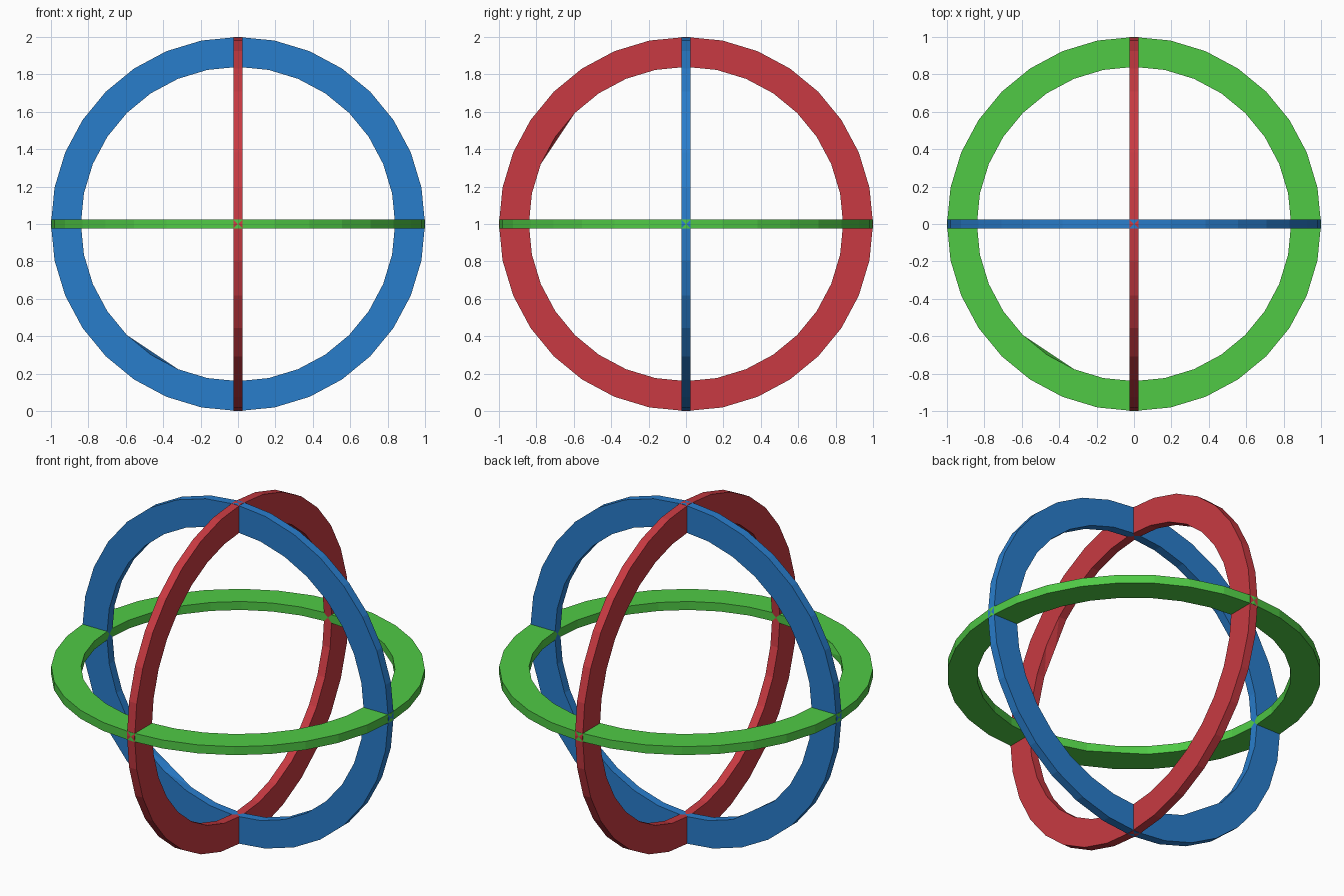
import bpy, bmesh
from math import sin, cos, pi

if "Cube" in bpy.data.objects:
    bpy.data.objects.remove(bpy.data.objects["Cube"])

SIDES, OUTER, INNER, HALF = 32, 1.0, 0.84, 0.025


def ring(name, rotation, color):
    """Flat 32-sided band with rectangular section, lying in XY then rotated."""
    bm = bmesh.new()
    loops = []
    for i in range(SIDES):
        a = 2 * pi * i / SIDES
        section = []
        for r, z in ((OUTER, -HALF), (OUTER, HALF), (INNER, HALF), (INNER, -HALF)):
            # small flattened notch on the inner lower edge
            if i == 21 and r == INNER and z < 0:
                r *= cos(2 * pi / SIDES)
            section.append(bm.verts.new((r * cos(a), r * sin(a), z)))
        loops.append(section)
    for i in range(SIDES):
        p, q = loops[i], loops[(i + 1) % SIDES]
        for j in range(4):
            k = (j + 1) % 4
            bm.faces.new((p[j], q[j], q[k], p[k]))
    # split the bent quads beside the notch
    bmesh.ops.connect_verts_nonplanar(bm, angle_limit=0.01, faces=bm.faces[:])
    bmesh.ops.recalc_face_normals(bm, faces=bm.faces[:])
    mesh = bpy.data.meshes.new(name)
    bm.to_mesh(mesh)
    bm.free()
    mat = bpy.data.materials.new(name + "_color")
    mat.diffuse_color = color
    mat.use_nodes = True
    mat.node_tree.nodes["Principled BSDF"].inputs["Base Color"].default_value = mat.diffuse_color
    mesh.materials.append(mat)
    obj = bpy.data.objects.new(name, mesh)
    obj.location = (0, 0, 1)
    obj.rotation_euler = rotation
    bpy.context.collection.objects.link(obj)


# Three mutually perpendicular rings
ring("horizontal_ring", (0, 0, 0), (0.08, 0.59, 0.06, 1))
ring("front_ring", (pi / 2, 0, 0), (0.022, 0.205, 0.60, 1))
ring("side_ring", (0, pi / 2, 0), (0.58, 0.042, 0.054, 1))
